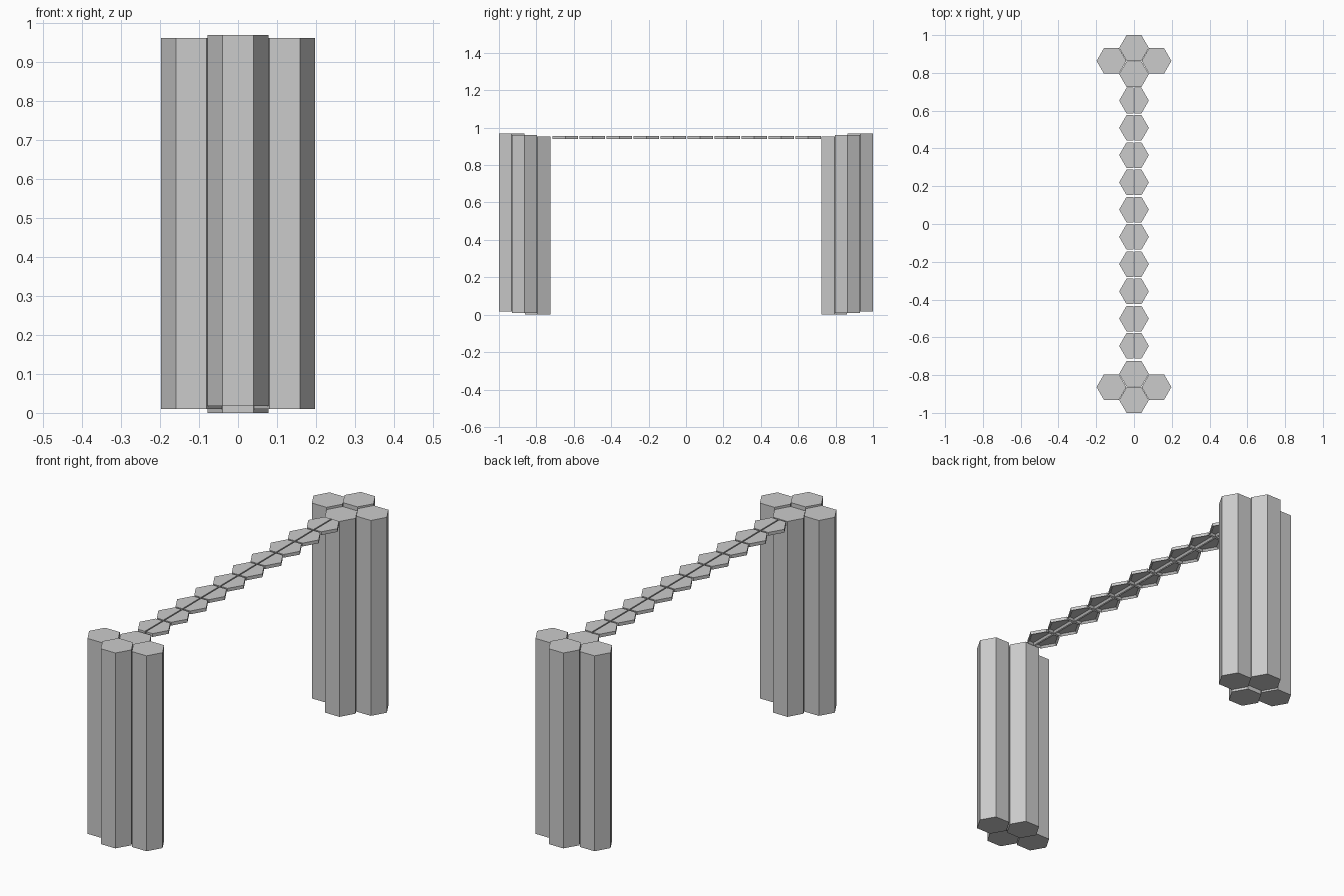
import bpy, bmesh, math

if "Cube" in bpy.data.objects:
    bpy.data.objects.remove(bpy.data.objects["Cube"])

R = 0.0785                     # hexagon corner radius, corners point along x
COLUMN_H = 0.952
TILES, STEP = 10, 0.1443
TILE_TOP, TILE_T = 0.955, 0.016
SLIT = 0.003                   # half width of the slit along the walkway


def prism(bm, pts, z0, z1):
    """Extrude a counter-clockwise outline; return its bottom face."""
    low = [bm.verts.new((x, y, z0)) for x, y in pts]
    high = [bm.verts.new((x, y, z1)) for x, y in pts]
    bottom = bm.faces.new(low[::-1])
    bm.faces.new(high)
    n = len(pts)
    for i in range(n):
        j = (i + 1) % n
        bm.faces.new((low[i], low[j], high[j], high[i]))
    return bottom


def finish(bm, name):
    bmesh.ops.recalc_face_normals(bm, faces=bm.faces[:])
    mesh = bpy.data.meshes.new(name)
    bm.to_mesh(mesh)
    bm.free()
    obj = bpy.data.objects.new(name, mesh)
    bpy.context.collection.objects.link(obj)
    return obj


def column(name, cx, cy, z):
    bm = bmesh.new()
    pts = [(cx + R * math.cos(i * math.pi / 3), cy + R * math.sin(i * math.pi / 3))
           for i in range(6)]
    prism(bm, pts, z, z + COLUMN_H)
    finish(bm, name)


def walkway_tile(name, cy):
    bm = bmesh.new()
    a = R * math.sin(math.pi / 3)
    half = [(SLIT, -a), (R / 2, -a), (R, 0), (R / 2, a), (SLIT, a)]
    for side in (1, -1):
        pts = [(side * x, cy + y) for x, y in half][::side]
        bottom = prism(bm, pts, TILE_TOP - TILE_T, TILE_TOP)
        # shallow pocket on the underside
        bm.normal_update()
        bmesh.ops.inset_region(bm, faces=[bottom], thickness=0.01)
        for v in bottom.verts:
            v.co.z += 0.010
    finish(bm, name)


# Stepped column clusters at both ends
for end, s in (("front", -1), ("back", 1)):
    column(end + "_inner_column", 0, s * 0.793, 0.0)
    column(end + "_left_column", -0.1195, s * 0.8635, 0.010)
    column(end + "_right_column", 0.1195, s * 0.8635, 0.010)
    column(end + "_outer_column", 0, s * 0.932, 0.018)

# Row of split hexagonal tiles bridging the columns
for i in range(TILES):
    walkway_tile(f"walkway_tile_{i + 1}", (i - (TILES - 1) / 2) * STEP + 0.004)
